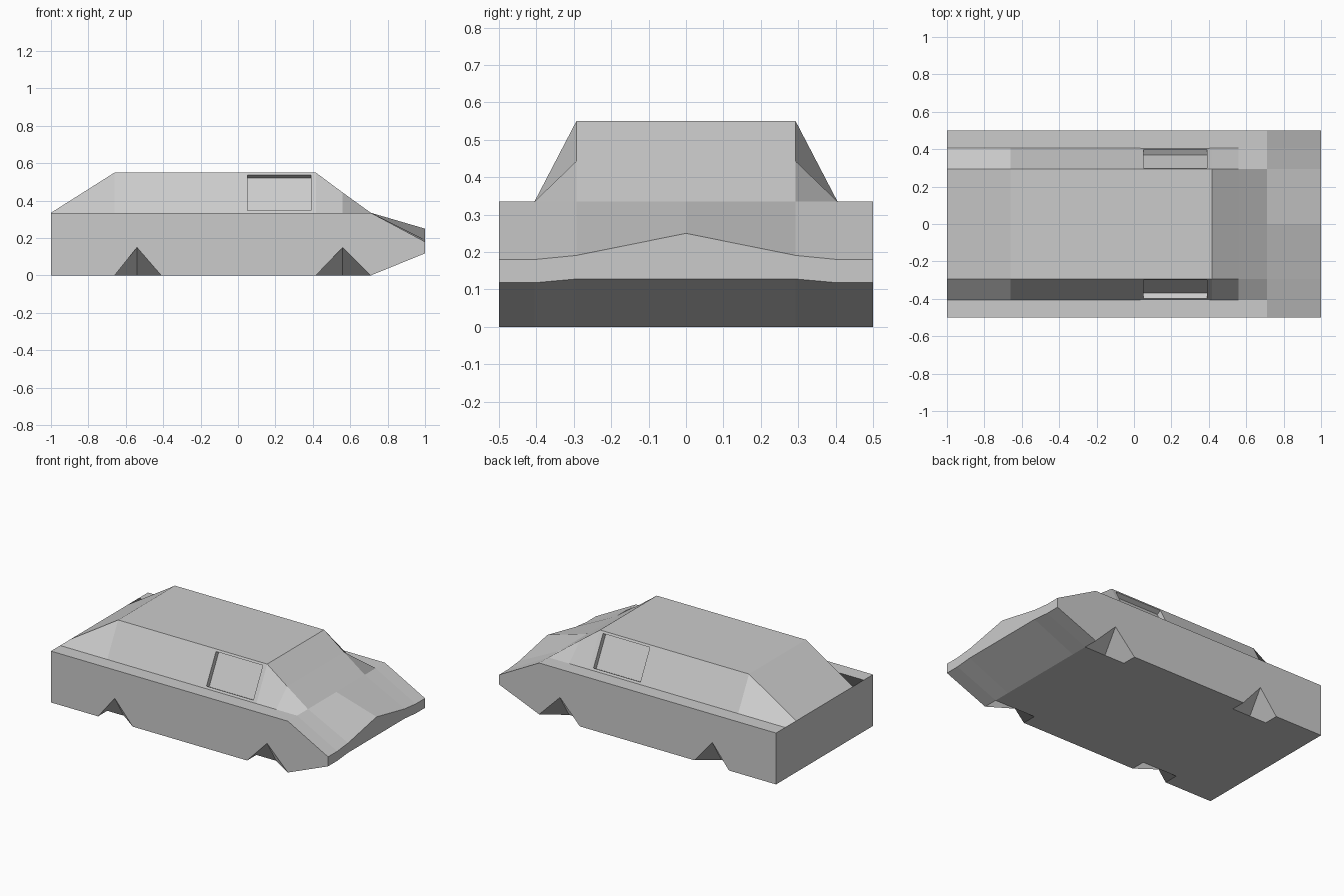
import bpy, bmesh

if "Cube" in bpy.data.objects:
    bpy.data.objects.remove(bpy.data.objects["Cube"])

# Stations along the car: x, cabin height, lower edge of the flank (raised = wheel arch)
BELT = 0.335
STATIONS = [
    (-1.0, BELT, 0), (-0.66, 0.55, 0), (-0.54, 0.55, 0.15), (-0.41, 0.55, 0),
    (0.036, 0.55, 0), (0.404, 0.55, 0), (0.416, 0.55, 0), (0.56, 0.443, 0.15),
    (0.71, BELT, 0), (1.0, BELT, 0),
]
WIDTHS = [0, 0.293, 0.405, 0.5]          # centre, roof edge, belt crease, flank
NOSE_TOP = [0.25, 0.191, 0.18, 0.18]
NOSE_BOTTOM = [0.128, 0.128, 0.118, 0.118]
WINDOW_STATION = 4

bm = bmesh.new()
top, bottom = [], []
for i, (x, cabin, arch) in enumerate(STATIONS):
    nose = i == len(STATIONS) - 1
    t_row, b_row = [], []
    for j, y in enumerate(WIDTHS):
        zt = NOSE_TOP[j] if nose else (cabin if j < 2 else BELT)
        zb = NOSE_BOTTOM[j] if nose else (arch if j == 3 else 0)
        t_row.append(bm.verts.new((x, y, zt)))
        b_row.append(bm.verts.new((x, y, zb)))
    top.append(t_row)
    bottom.append(b_row)

# Upper skin, floor and flank
window = None
for i in range(len(STATIONS) - 1):
    for j in range(3):
        f = bm.faces.new((top[i][j], top[i + 1][j], top[i + 1][j + 1], top[i][j + 1]))
        if i == WINDOW_STATION and j == 1:
            window = f
        bm.faces.new((bottom[i][j], bottom[i][j + 1], bottom[i + 1][j + 1], bottom[i + 1][j]))
    bm.faces.new((bottom[i][3], top[i][3], top[i + 1][3], bottom[i + 1][3]))

# Tail and nose ends
for j in range(3):
    bm.faces.new((bottom[0][j], top[0][j], top[0][j + 1], bottom[0][j + 1]))
    bm.faces.new((bottom[-1][j], bottom[-1][j + 1], top[-1][j + 1], top[-1][j]))

# Recessed side window
bm.normal_update()
bmesh.ops.inset_individual(bm, faces=[window], thickness=0.015, use_even_offset=True)
bm.normal_update()
inward = window.normal * -0.032
pane = bmesh.ops.extrude_discrete_faces(bm, faces=[window])["faces"][0]
bmesh.ops.translate(bm, vec=inward, verts=pane.verts)

mesh = bpy.data.meshes.new("car_body")
bm.to_mesh(mesh)
bm.free()
body = bpy.data.objects.new("car_body", mesh)
bpy.context.collection.objects.link(body)

# Other half of the car
mirror = body.modifiers.new("mirror", "MIRROR")
mirror.use_axis = (False, True, False)
mirror.use_clip = True
